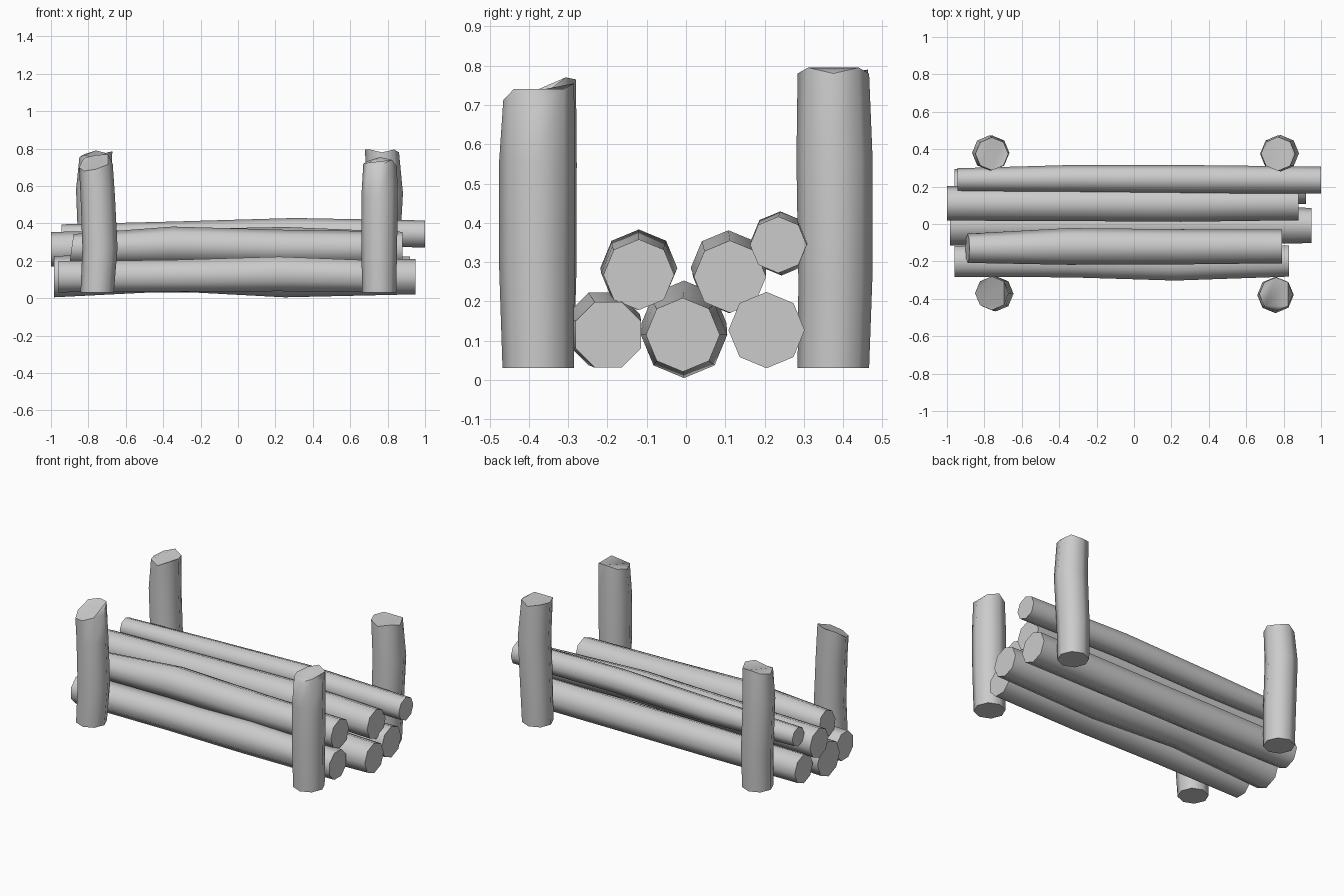
import bpy, bmesh, math
from mathutils import Vector

cube = bpy.data.objects.get("Cube")
if cube:
    bpy.data.objects.remove(cube, do_unlink=True)

SIDES = 8

wood = bpy.data.materials.new("pale_grey")
wood.use_nodes = True
wood.diffuse_color = (0.6, 0.6, 0.6, 1)
wood.node_tree.nodes["Principled BSDF"].inputs["Base Color"].default_value = (0.6, 0.6, 0.6, 1)


def skin(name, rings):
    """Join rings of points into a closed, softly shaded eight-sided log."""
    bm = bmesh.new()
    loops = [[bm.verts.new(p) for p in ring] for ring in rings]
    for a, b in zip(loops, loops[1:]):
        for i in range(SIDES):
            j = (i + 1) % SIDES
            bm.faces.new((a[i], a[j], b[j], b[i]))
    bm.faces.new(loops[0][::-1])
    top = bm.faces.new(loops[-1])
    bmesh.ops.triangulate(bm, faces=[top])
    bmesh.ops.recalc_face_normals(bm, faces=bm.faces)
    mesh = bpy.data.meshes.new(name)
    bm.to_mesh(mesh)
    bm.free()
    mesh.materials.append(wood)
    obj = bpy.data.objects.new(name, mesh)
    bpy.context.collection.objects.link(obj)
    bpy.ops.object.select_all(action="DESELECT")
    obj.select_set(True)
    bpy.context.view_layer.objects.active = obj
    bpy.ops.object.shade_smooth_by_angle(angle=math.radians(50))


def circle(radius, turn=0):
    step = math.tau / SIDES
    return [(radius * math.cos(i * step + turn), radius * math.sin(i * step + turn))
            for i in range(SIDES)]


def log(name, stations, turn=0, lean=0):
    """Lying log; each station is x, y, z, radius. Lean slants the first end."""
    rings = []
    for k, (x, y, z, r) in enumerate(stations):
        slant = lean if k == 0 else 0
        rings.append([Vector((x + slant * v, y + u, z + v)) for u, v in circle(r, turn)])
    skin(name, rings)


def post(name, stations, heights):
    """Standing post; each station is x, y, z, radius. Heights give the rough top."""
    rings = [[Vector((x + u, y + v, z)) for u, v in circle(r)] for x, y, z, r in stations]
    for p, h in zip(rings[-1], heights):
        p.z = h
    skin(name, rings)


# Bottom row of logs
log("bottom_front_log", [(-0.96, -0.2, 0.115, 0.09), (-0.35, -0.2, 0.12, 0.092),
                         (0.22, -0.21, 0.13, 0.1), (0.83, -0.198, 0.115, 0.09)], turn=math.pi / 8)
log("bottom_middle_log", [(-0.985, -0.005, 0.115, 0.11), (-0.35, -0.005, 0.145, 0.108),
                          (0.25, -0.005, 0.115, 0.11), (0.95, -0.008, 0.115, 0.094)])
log("bottom_back_log", [(-0.96, 0.205, 0.125, 0.09), (-0.35, 0.205, 0.125, 0.094),
                        (0.25, 0.205, 0.125, 0.094), (0.92, 0.205, 0.127, 0.097)])

# Upper logs
log("upper_front_log", [(-0.89, -0.13, 0.265, 0.078), (-0.35, -0.12, 0.285, 0.098),
                        (0.25, -0.122, 0.272, 0.094), (0.79, -0.12, 0.268, 0.09)], lean=0.14)
log("upper_back_log", [(-1, 0.11, 0.262, 0.092), (-0.35, 0.11, 0.275, 0.094),
                       (0.25, 0.108, 0.285, 0.096), (0.88, 0.112, 0.263, 0.092)])
log("top_log", [(-0.945, 0.238, 0.335, 0.06), (-0.35, 0.243, 0.338, 0.072),
                (0.3, 0.24, 0.354, 0.075), (1, 0.235, 0.344, 0.072)])

# Corner posts
post("front_right_post",
     [(-0.753, -0.375, 0.03, 0.089), (-0.738, -0.373, 0.27, 0.094),
      (-0.75, -0.37, 0.55, 0.092), (-0.76, -0.37, 0.72, 0.09)],
     (0.72, 0.77, 0.765, 0.75, 0.7, 0.68, 0.69, 0.715))
post("front_left_post",
     [(0.755, -0.376, 0.03, 0.091), (0.755, -0.38, 0.3, 0.096),
      (0.757, -0.379, 0.55, 0.097), (0.76, -0.375, 0.73, 0.09)],
     (0.705, 0.74, 0.755, 0.735, 0.72, 0.725, 0.712, 0.74))
post("back_right_post",
     [(-0.76, 0.375, 0.03, 0.09), (-0.76, 0.38, 0.27, 0.094),
      (-0.772, 0.38, 0.58, 0.094), (-0.76, 0.375, 0.77, 0.088)],
     (0.785, 0.775, 0.79, 0.77, 0.755, 0.765, 0.75, 0.78))
post("back_left_post",
     [(0.765, 0.375, 0.03, 0.091), (0.77, 0.38, 0.25, 0.094),
      (0.785, 0.378, 0.56, 0.097), (0.77, 0.375, 0.79, 0.091)],
     (0.78, 0.795, 0.78, 0.795, 0.795, 0.795, 0.78, 0.795))
